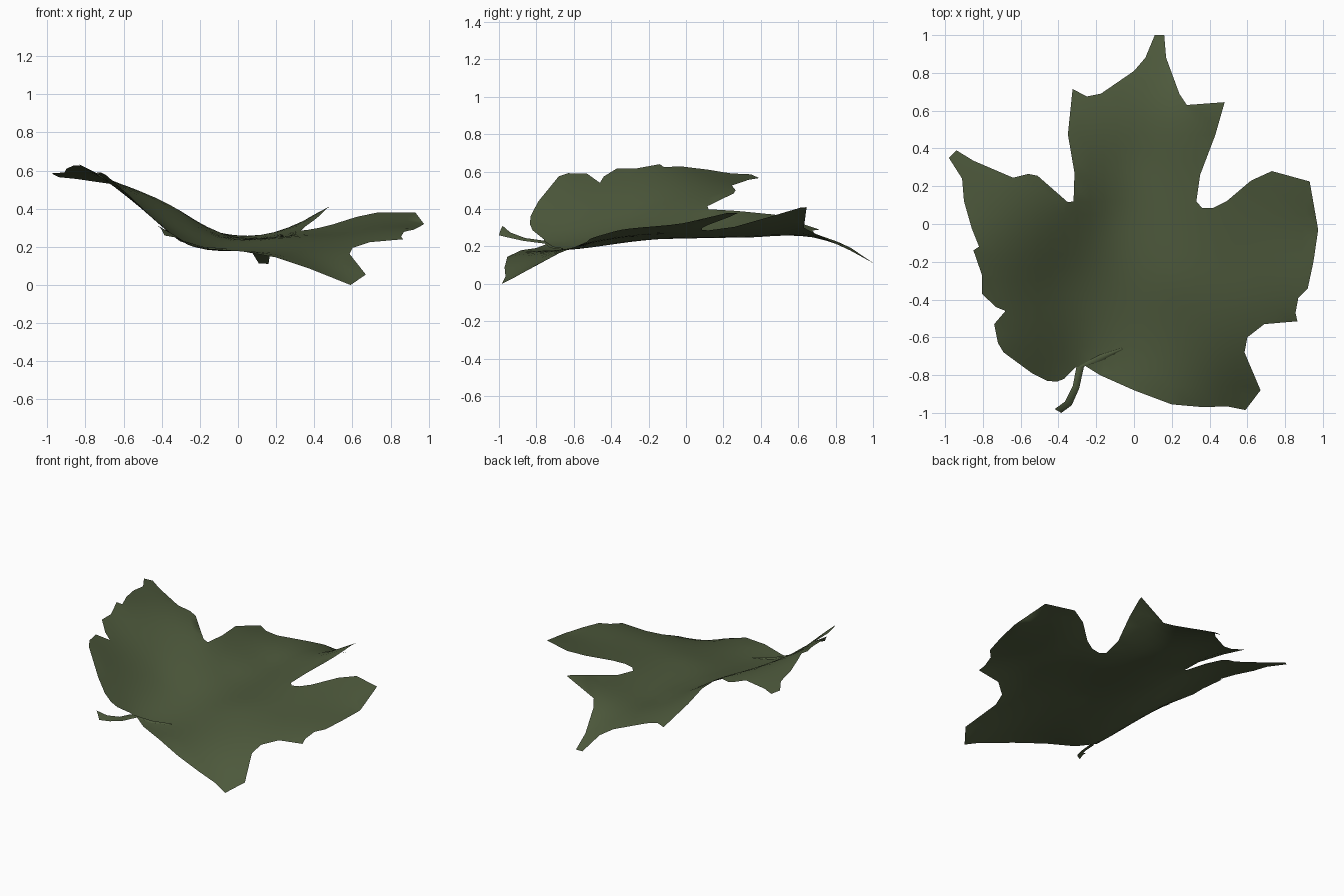
import bpy, bmesh
from mathutils import Vector
from mathutils.geometry import delaunay_2d_cdt
import math

# Leaf outline seen from above, clockwise from the tip
OUTLINE = [
    (0.11, 1.0), (0.16, 1.0), (0.17, .88), (0.24, .69), (0.28, .63), (0.48, .645),
    (0.43, .47), (0.35, .26), (0.33, .12), (0.36, .085), (0.42, .085), (0.49, .12),
    (0.62, .23), (0.73, .28), (0.93, .225), (0.975, -.03), (0.95, -.2), (0.92, -.34),
    (0.87, -.39), (0.855, -.47), (0.865, -.515), (0.69, -.53), (0.6, -.6), (0.585, -.68),
    (0.67, -.88), (0.59, -.985), (0.49, -.965), (0.37, -.97), (0.2, -.955), (0, -.88),
    (-.18, -.8), (-.26, -.75), (-.31, -.76), (-.37, -.82), (-.41, -.835), (-.46, -.83),
    (-.54, -.79), (-.69, -.68), (-.72, -.63), (-.74, -.53), (-.68, -.46), (-.73, -.44),
    (-.805, -.37), (-.805, -.27), (-.85, -.14), (-.82, -.12), (-.86, -.02), (-.9, .12),
    (-.91, .24), (-.98, .35), (-.94, .39), (-.85, .335), (-.64, .245), (-.56, .265),
    (-.51, .255), (-.35, .115), (-.32, .12), (-.315, .27), (-.35, .475), (-.325, .715),
    (-.25, .675), (-.175, .69), (0, .81), (0.06, .88)]

# Height samples of the curled sheet (x, y, z)
HEIGHTS = [
    (0.13, 1.0, .11), (0.05, .87, .20), (0.2, .8, .215), (-.325, .715, .29), (0, .65, .255),
    (0.28, .63, .30), (0.48, .645, .41), (0.43, .47, .365), (-.35, .475, .37), (0, .35, .25),
    (0.36, .1, .29), (-.33, .12, .405), (0.73, .28, .38), (0.93, .225, .38), (0.975, -.03, .32),
    (0.92, -.34, .29), (0.865, -.515, .24), (0.6, -.6, .195), (0.59, -.73, .14), (0.67, -.88, .055),
    (0.59, -.985, 0), (0.37, -.97, .088), (0.2, -.955, .145), (0, -.88, .18), (-.27, -.755, .215),
    (-.41, -.835, .32), (-.54, -.79, .44), (-.69, -.68, .575), (-.74, -.53, .59), (-.68, -.46, .54),
    (-.805, -.32, .615), (-.85, -.14, .64), (-.9, .12, .61), (-.97, .37, .578), (-.56, .265, .50),
    (-.6, -.2, .50), (-.4, -.3, .335), (-.15, -.35, .225), (0.2, -.3, .245), (0.5, -.2, .27),
    (-.12, .05, .27), (0.1, 0, .245), (-.3, -.55, .245), (-.5, -.5, .395)]


def kernel(d2):
    return d2 * math.log(d2) if d2 > 1e-12 else 0.0


def fit_sheet(pts):
    """Smooth thin-plate surface through the height samples."""
    n = len(pts)
    m = []
    for x, y, z in pts:
        m.append([kernel((x-a)**2 + (y-b)**2) for a, b, _ in pts] + [1, x, y, z])
    for k in range(3):
        m.append([(1, p[0], p[1])[k] for p in pts] + [0, 0, 0, 0])
    size = n + 3
    for i in range(size):
        j = max(range(i, size), key=lambda r: abs(m[r][i]))
        m[i], m[j] = m[j], m[i]
        for r in range(size):
            if r != i and m[r][i]:
                f = m[r][i] / m[i][i]
                m[r] = [u - f * v for u, v in zip(m[r], m[i])]
    w = [m[i][size] / m[i][i] for i in range(size)]

    def height(x, y):
        s = sum(c * kernel((x-p[0])**2 + (y-p[1])**2) for c, p in zip(w, pts))
        return max(0.0, s + w[n] + w[n+1] * x + w[n+2] * y)
    return height


def make_object(name, verts, faces, mat):
    mesh = bpy.data.meshes.new(name)
    mesh.from_pydata(verts, [], faces)
    bm = bmesh.new()
    bm.from_mesh(mesh)
    bmesh.ops.delete(bm, geom=[v for v in bm.verts if not v.link_faces], context='VERTS')
    for f in bm.faces:
        f.normal_update()
        if f.normal.z < 0:
            f.normal_flip()
        f.smooth = True
    bm.to_mesh(mesh)
    bm.free()
    mesh.materials.append(mat)
    ob = bpy.data.objects.new(name, mesh)
    bpy.context.collection.objects.link(ob)
    return ob


green = bpy.data.materials.new("leaf_green")
green.diffuse_color = (0.075, 0.1, 0.045, 1)
height = fit_sheet(HEIGHTS)

# Leaf blade: outline filled with an interior grid, then lifted to the curled sheet
n = len(OUTLINE)
flat = [Vector(p) for p in OUTLINE]
step = 0.07
flat += [Vector((-1 + step * i, -1 + step * j)) for i in range(30) for j in range(30)]
res = delaunay_2d_cdt(flat, [], [list(range(n))[::-1]], 1, 1e-5)
make_object("leaf_blade", [(v.x, v.y, height(v.x, v.y)) for v in res[0]], res[2], green)

# Stem: narrow strip with a raised centre that fades into the blade as a rib
STEM = [((-.42, -.98, .31), (-.385, -1.0, .26)), ((-.365, -.94, .275), (-.33, -.96, .25)),
        ((-.325, -.86, .245), (-.29, -.87, .23)), ((-.305, -.76, .23), (-.265, -.755, .215))]
rows = [(Vector(a), Vector(b)) for a, b in STEM]
for x, y, half in ((-.18, -.71, .015), (-.06, -.66, .004)):
    rows.append(tuple(Vector((x - s * half * .4, y + s * half, height(x, y) + .004)) for s in (1, -1)))
verts, faces = [], []
for i, (a, b) in enumerate(rows):
    verts += [a, (a + b) / 2 + Vector((0, 0, .008)), b]
    if i:
        k = 3 * i
        faces += [(k-3, k-2, k+1, k), (k-2, k-1, k+2, k+1)]
make_object("stem", verts, faces, green)
